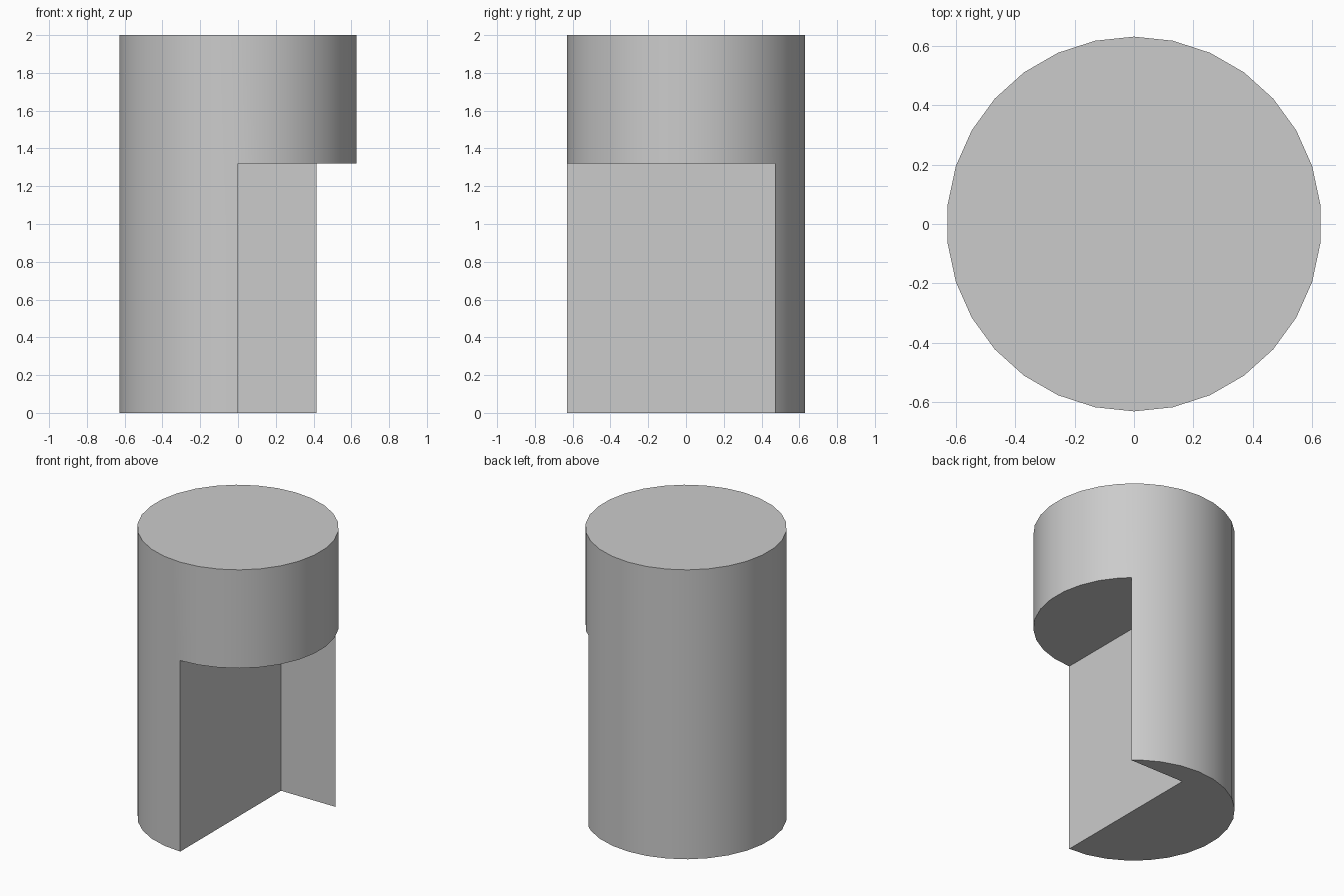
import bpy, math

if "Cube" in bpy.data.objects:
    bpy.data.objects.remove(bpy.data.objects["Cube"])

RADIUS, HEIGHT = 0.631, 2.0
NOTCH_TOP, NOTCH_BACK = 1.32, 0.47

# Main round body
bpy.ops.mesh.primitive_cylinder_add(vertices=30, radius=RADIUS, depth=HEIGHT,
                                    location=(0, 0, HEIGHT / 2))
body = bpy.context.object
body.name = "notched_cylinder"

# Box that cuts the lower front right notch (x > 0, y < NOTCH_BACK)
y0, z0 = -1.0, -0.5
bpy.ops.mesh.primitive_cube_add(size=1, location=(0.5, (y0 + NOTCH_BACK) / 2, (z0 + NOTCH_TOP) / 2))
cutter = bpy.context.object
cutter.name = "notch_cutter"
cutter.scale = (1.0, NOTCH_BACK - y0, NOTCH_TOP - z0)
cutter.hide_render = True

cut = body.modifiers.new("notch", 'BOOLEAN')
cut.operation = 'DIFFERENCE'
cut.solver = 'EXACT'
cut.object = cutter

# Apply the cut, then smooth the round wall only
bpy.ops.object.select_all(action='DESELECT')
body.select_set(True)
bpy.context.view_layer.objects.active = body
bpy.ops.object.modifier_apply(modifier=cut.name)
bpy.data.objects.remove(cutter)
bpy.ops.object.shade_smooth_by_angle(angle=math.radians(30))
